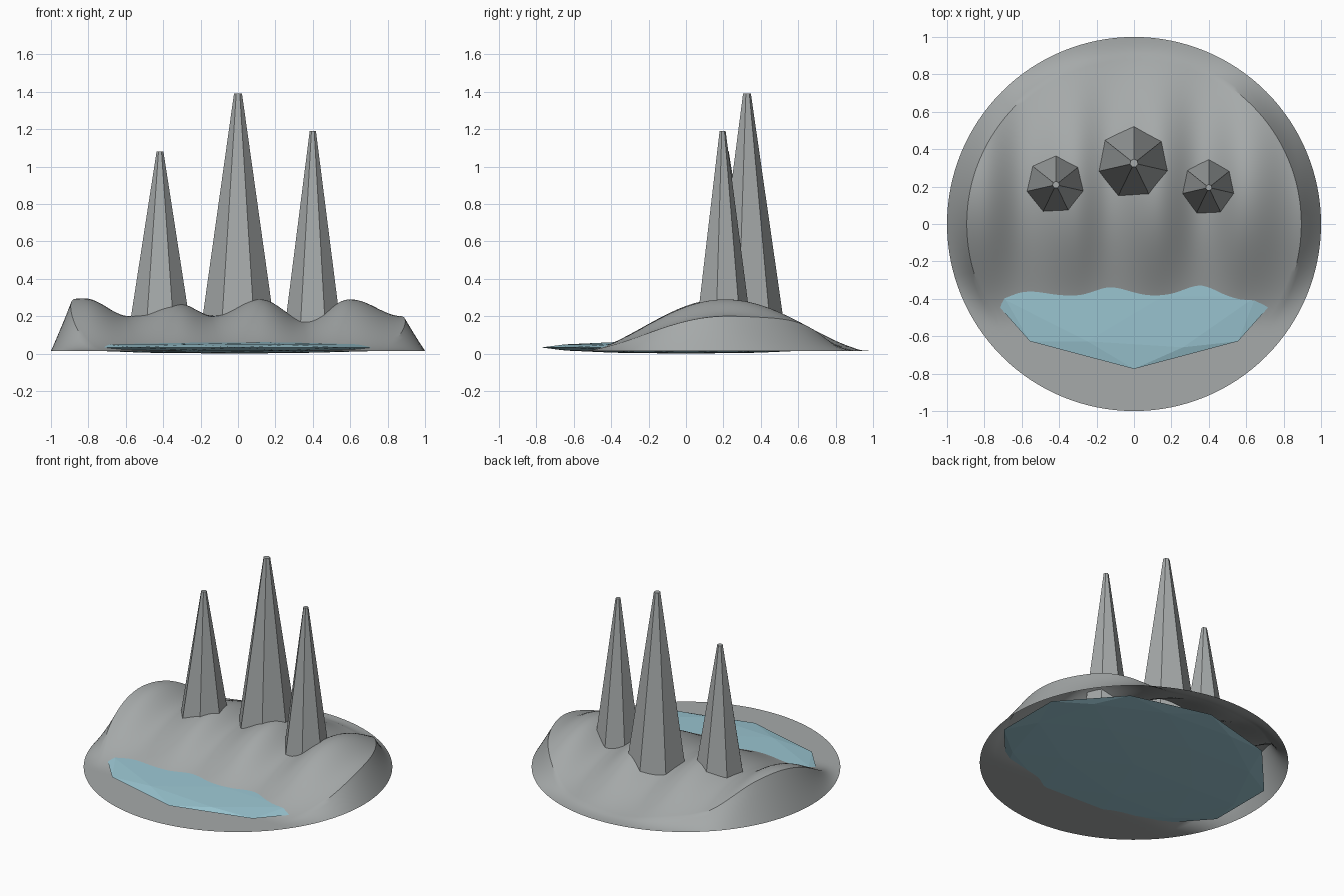
import bpy, bmesh, math
from mathutils import Matrix

cube = bpy.data.objects.get("Cube")
if cube:
    bpy.data.objects.remove(cube, do_unlink=True)

GROUND = 0.015


def make_material(name, color):
    mat = bpy.data.materials.new(name)
    mat.use_nodes = True
    mat.diffuse_color = (*color, 1)
    mat.node_tree.nodes["Principled BSDF"].inputs["Base Color"].default_value = (*color, 1)
    return mat


stone = make_material("grey stone", (0.38, 0.40, 0.40))
water = make_material("pale blue water", (0.33, 0.57, 0.65))


def finish(bm, name, mat):
    mesh = bpy.data.meshes.new(name)
    bmesh.ops.recalc_face_normals(bm, faces=bm.faces)
    bm.to_mesh(mesh)
    bm.free()
    mesh.materials.append(mat)
    obj = bpy.data.objects.new(name, mesh)
    bpy.context.collection.objects.link(obj)
    return obj


# Ridge heights across the island: alternating crests and valleys
RIDGES = [(-1.0, 0.27), (-0.82, 0.28), (-0.58, 0.185), (-0.32, 0.253), (-0.13, 0.187),
          (0.12, 0.275), (0.36, 0.165), (0.60, 0.275), (0.88, 0.185), (1.0, 0.18)]


def ridge(x):
    x = max(-0.9999, min(0.9999, x))
    for (x0, h0), (x1, h1) in zip(RIDGES, RIDGES[1:]):
        if x <= x1:
            t = (1 - math.cos(math.pi * (x - x0) / (x1 - x0))) / 2
            return h0 + (h1 - h0) * t


def height(x, y):
    # A broad swell from front to back, dropping steeply at the rim
    reach = 0.77 if y < 0.21 else 0.79
    swell = max(0, 1 - ((y - 0.21) / reach) ** 2) ** 2
    rim = min(1, max(0, 1 - math.hypot(x, y)) / 0.105)
    return GROUND + ridge(x) * swell * rim


# Island: a round sheet, open underneath
bm = bmesh.new()
RINGS, SEGMENTS = 57, 128
centre = bm.verts.new((0, 0, height(0, 0)))
previous = None
for i in range(1, RINGS + 1):
    r = i / RINGS
    ring = []
    for j in range(SEGMENTS):
        a = 2 * math.pi * j / SEGMENTS
        x, y = r * math.cos(a), r * math.sin(a)
        ring.append(bm.verts.new((x, y, height(x, y))))
    for j in range(SEGMENTS):
        k = (j + 1) % SEGMENTS
        if previous:
            bm.faces.new((previous[j], ring[j], ring[k], previous[k]))
        else:
            bm.faces.new((centre, ring[j], ring[k]))
    previous = ring
island = finish(bm, "island", stone)
bpy.context.view_layer.objects.active = island
island.select_set(True)
bpy.ops.object.shade_smooth_by_angle(angle=math.radians(30))
island.select_set(False)

# Lake: a flattened low-poly ball, mostly hidden under the island
bm = bmesh.new()
bmesh.ops.create_icosphere(bm, subdivisions=2, radius=1,
                           matrix=Matrix.Translation((0, 0, 0.033))
                           @ Matrix.Diagonal((0.947, 0.775, 0.033, 1)))
finish(bm, "lake", water)


# Spires: seven-sided tapered columns with blunt tips
def spire(name, x, y, radius, top):
    bm = bmesh.new()
    rings = []
    for r, z in ((radius, GROUND), (radius * 0.1, top)):
        rings.append([bm.verts.new((x + r * math.sin(2 * math.pi * i / 7),
                                    y + r * math.cos(2 * math.pi * i / 7), z))
                      for i in range(7)])
        bm.faces.new(rings[-1])
    for i in range(7):
        k = (i + 1) % 7
        bm.faces.new((rings[0][i], rings[0][k], rings[1][k], rings[1][i]))
    finish(bm, name, stone)


spire("middle_spire", 0, 0.325, 0.22, 1.39)
spire("left_spire", 0.40, 0.195, 0.17, 1.19)
spire("right_spire", -0.417, 0.21, 0.188, 1.08)
